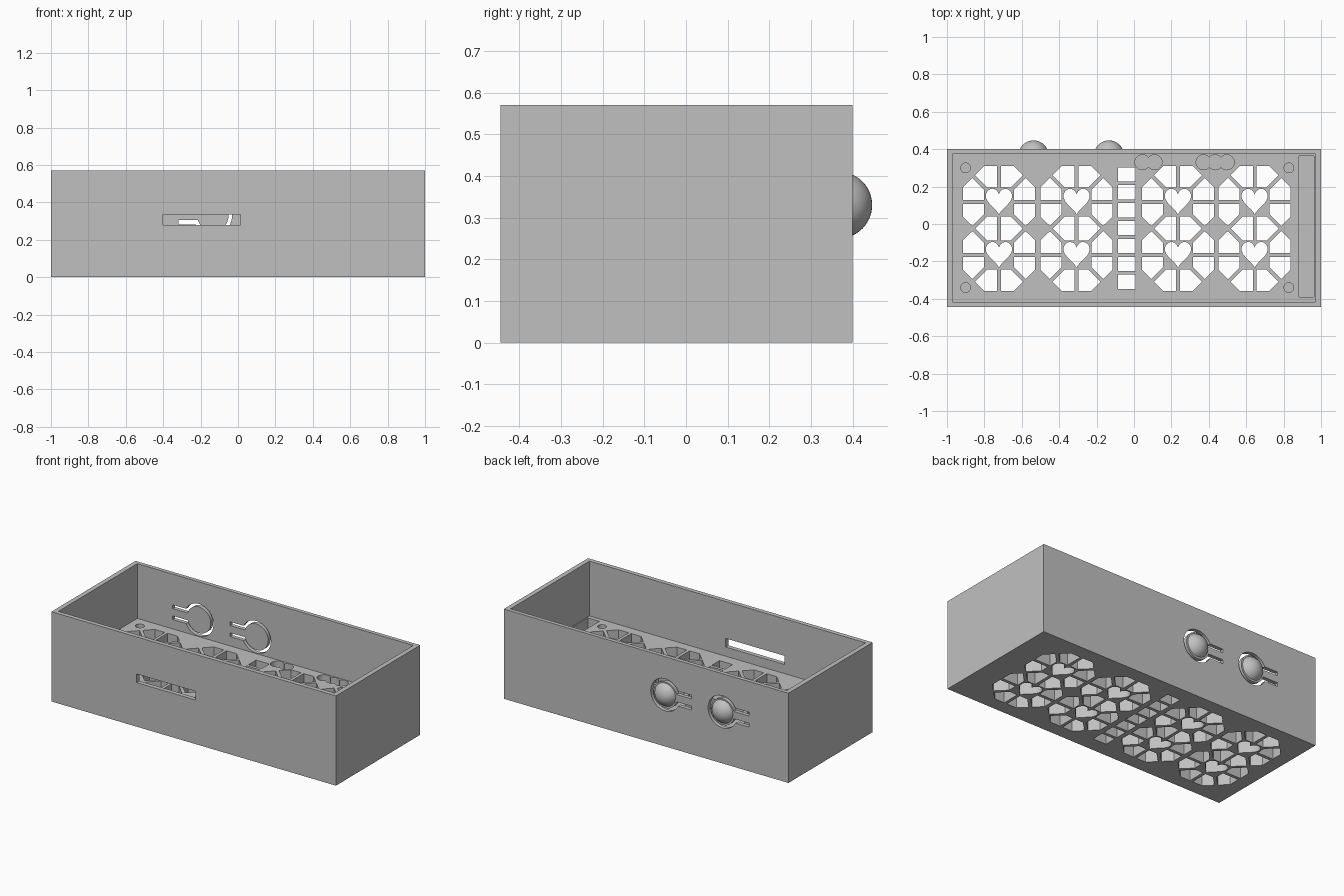
import bpy, bmesh
from math import sin, cos, pi, radians

cube = bpy.data.objects.get("Cube")
if cube:
    bpy.data.objects.remove(cube, do_unlink=True)

grey = bpy.data.materials.new("plain_grey")
grey.use_nodes = True
grey.diffuse_color = (0.53, 0.53, 0.53, 1)
grey.node_tree.nodes["Principled BSDF"].inputs["Base Color"].default_value = grey.diffuse_color

FLOOR, TOP = 0.222, 0.57
LATCH_Z = 0.328


# Outline helpers
def rect(x0, x1, y0, y1):
    return [(x0, y0), (x1, y0), (x1, y1), (x0, y1)]


def ngon(cx, cy, r, n=40, turn=0.0):
    return [(cx + r * cos(turn + 2 * pi * i / n), cy + r * sin(turn + 2 * pi * i / n)) for i in range(n)]


def bar(cx, cy, length, width, angle):
    c, s = cos(angle), sin(angle)
    return [(cx + x * c - y * s, cy + x * s + y * c)
            for x, y in rect(-length / 2, length / 2, -width / 2, width / 2)]


def heart(cx, cy):
    pts = []
    for i in range(32):
        t = 2 * pi * (i + 0.5) / 32
        x = 16 * sin(t) ** 3
        y = 13 * cos(t) - 5 * cos(2 * t) - 2 * cos(3 * t) - cos(4 * t)
        pts.append((cx + 0.0044 * x, cy + 0.0049 * (y + 2.5)))
    return pts


# Solid helpers
def solid(name, outlines, lo, hi, axis="z"):
    """One object made of prisms, extruded along z or y."""
    bm = bmesh.new()
    for pts in outlines:
        place = (lambda u, v, w: (u, v, w)) if axis == "z" else (lambda u, v, w: (u, w, v))
        face = bm.faces.new([bm.verts.new(place(u, v, lo)) for u, v in pts])
        moved = bmesh.ops.extrude_face_region(bm, geom=[face])["geom"]
        shift = place(0, 0, hi - lo)
        bmesh.ops.translate(bm, vec=shift, verts=[g for g in moved if isinstance(g, bmesh.types.BMVert)])
    bmesh.ops.recalc_face_normals(bm, faces=bm.faces)
    return finish(name, bm)


def finish(name, bm):
    mesh = bpy.data.meshes.new(name)
    bm.to_mesh(mesh)
    bm.free()
    mesh.materials.append(grey)
    obj = bpy.data.objects.new(name, mesh)
    bpy.context.collection.objects.link(obj)
    return obj


def cut(target, cutter):
    mod = target.modifiers.new("cut", "BOOLEAN")
    mod.operation, mod.solver, mod.object = "DIFFERENCE", "EXACT", cutter
    mod.use_self = True
    bpy.context.view_layer.update()
    deps = bpy.context.evaluated_depsgraph_get()
    result = bpy.data.meshes.new_from_object(target.evaluated_get(deps))
    target.modifiers.clear()
    target.data = result
    bpy.data.objects.remove(cutter, do_unlink=True)


def smooth(obj):
    bpy.ops.object.select_all(action="DESELECT")
    obj.select_set(True)
    bpy.context.view_layer.objects.active = obj
    bpy.ops.object.shade_smooth_by_angle(angle=radians(30))


# Box with a thick floor
box = solid("box", [rect(-1, 1, -0.445, 0.4)], 0, TOP)
cut(box, solid("cavity", [rect(-0.97, 0.97, -0.417, 0.375)], FLOOR, TOP + 0.1))

# Octagonal lattice openings, with hearts in their centre blocks
centres = [(x, y) for x in (-0.722, -0.307, 0.235, 0.645) for y in (0.118, -0.166)]
lattice = solid("lattice", [ngon(x, y, 0.192 / cos(pi / 8), 8, pi / 8) for x, y in centres], -0.1, 0.3)
bars = []
for x, y in centres:
    bars.append(rect(x - 0.08, x + 0.08, y - 0.078, y + 0.078))
    bars.append(bar(x, y, 0.42, 0.02, 0))
    bars.append(bar(x, y, 0.45, 0.02, pi / 2))
    bars += [bar(x, y, 0.44, 0.02, a) for a in (pi / 4, -pi / 4)]
cut(lattice, solid("lattice_bars", bars, -0.2, 0.4))
cut(box, lattice)
cut(box, solid("hearts", [heart(x, y) for x, y in centres], -0.1, 0.3))

# Column of small rectangular openings
column = [rect(-0.085, 0.008, y - 0.038, y + 0.038) for y in [0.265 - 0.0957 * i for i in range(7)]]
cut(box, solid("column", column, -0.1, 0.3))

# Blind pockets in the floor
pockets = [ngon(x, y, 0.026) for x in (-0.9, 0.828) for y in (0.3, -0.34)]
pockets += [ngon(x, 0.33, 0.04) for x in (0.045, 0.11, 0.372, 0.434, 0.496)]
pockets.append(rect(0.882, 0.963, -0.39, 0.363))
cut(box, solid("pockets", pockets, FLOOR - 0.1, 0.3))

# Front slot
cut(box, solid("front_slot", [rect(-0.4, 0.013, 0.28, 0.335)], -0.6, -0.3, "y"))

# Spring latches: ring gap and two slits leave a disc on a tab, topped by a dome
for side, cx in (("left", -0.134), ("right", -0.537)):
    gap = solid("gap", [ngon(cx, LATCH_Z, 0.102, 48),
                        rect(cx - 0.185, cx, LATCH_Z - 0.047, LATCH_Z + 0.047)], 0.3, 0.5, "y")
    cut(gap, solid("disc", [ngon(cx, LATCH_Z, 0.083, 48),
                            rect(cx - 0.3, cx, LATCH_Z - 0.023, LATCH_Z + 0.023)], 0.2, 0.6, "y"))
    cut(box, gap)

    bm = bmesh.new()
    bmesh.ops.create_uvsphere(bm, u_segments=40, v_segments=24, radius=0.08)
    bmesh.ops.translate(bm, vec=(cx, 0.367, LATCH_Z + 0.002), verts=bm.verts)
    bmesh.ops.bisect_plane(bm, geom=bm.verts[:] + bm.edges[:] + bm.faces[:],
                           plane_co=(0, 0.399, 0), plane_no=(0, 1, 0), clear_inner=True)
    smooth(finish("latch_dome_" + side, bm))

smooth(box)
